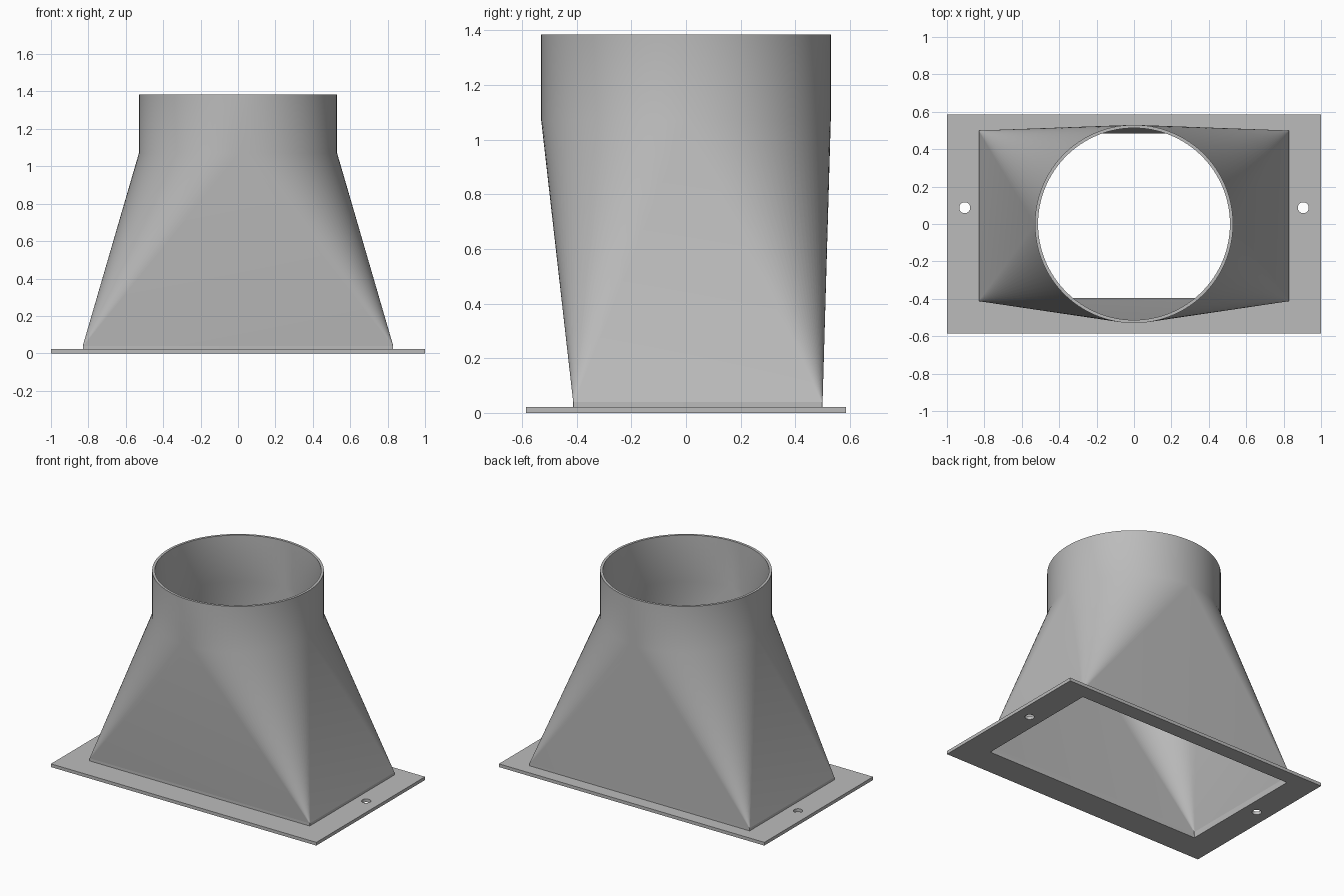
import bpy, bmesh, math

if "Cube" in bpy.data.objects:
    bpy.data.objects.remove(bpy.data.objects["Cube"])

steel = bpy.data.materials.new("galvanised grey")
steel.diffuse_color = (0.5, 0.5, 0.5, 1)
steel.use_nodes = True
steel.node_tree.nodes["Principled BSDF"].inputs["Base Color"].default_value = steel.diffuse_color

PLATE_T, COLLAR_Z, NECK_Z, TOP_Z = 0.022, 0.04, 1.07, 1.385
WALL = 0.017
ARC = 24                                  # segments per quarter circle
X, Y0, Y1 = 0.83, -0.413, 0.50            # outer foot of the duct


def foot_ring(inset, z):
    """Rectangle with tiny rounded corners, one arc per quadrant."""
    r = 0.003
    x, y0, y1 = X - inset - r, Y0 + inset + r, Y1 - inset - r
    pts = []
    for q, (cx, cy) in enumerate([(x, y1), (-x, y1), (-x, y0), (x, y0)]):
        for i in range(ARC + 1):
            a = (q + i / ARC) * math.pi / 2
            pts.append((cx + r * math.cos(a), cy + r * math.sin(a), z))
    return pts


def round_ring(radius, z):
    n = 4 * ARC
    return [(radius * math.cos(2 * math.pi * i / n),
             radius * math.sin(2 * math.pi * i / n), z) for i in range(n)]


def finish(ob):
    ob.data.materials.clear()
    ob.data.materials.append(steel)
    bpy.ops.object.select_all(action='DESELECT')
    ob.select_set(True)
    bpy.context.view_layer.objects.active = ob


# Transition duct: outer and inner skins joined by rims
bm = bmesh.new()


def skin(inset):
    rings = [[bm.verts.new(p) for p in ring] for ring in (
        foot_ring(inset, PLATE_T), foot_ring(inset, COLLAR_Z),
        round_ring(0.53 - inset, NECK_Z), round_ring(0.53 - inset, TOP_Z))]
    foot, collar, neck, top = rings
    band(foot, collar)
    band(neck, top)
    m, n = len(collar), len(neck)
    for q in range(4):
        for i in range(ARC):              # conical corner
            a, b = q * (ARC + 1) + i, q * ARC + i
            bm.faces.new((collar[a], collar[a + 1], neck[(b + 1) % n], neck[b]))
        a = q * (ARC + 1) + ARC           # flat triangular side
        bm.faces.new((collar[a], collar[(a + 1) % m], neck[(q + 1) * ARC % n]))
    return foot, collar, top


def band(low, high):
    n = len(low)
    for i in range(n):
        j = (i + 1) % n
        bm.faces.new((low[i], low[j], high[j], high[i]))


outer, inner = skin(0), skin(WALL)
band(outer[2], inner[2])
band(inner[0], outer[0])
for ring in (outer[1], inner[1]):         # crisp fold above the foot collar
    for i, v in enumerate(ring):
        bm.edges.get((v, ring[(i + 1) % len(ring)])).smooth = False
bmesh.ops.recalc_face_normals(bm, faces=bm.faces[:])
mesh = bpy.data.meshes.new("transition_duct")
bm.to_mesh(mesh)
bm.free()
duct = bpy.data.objects.new("transition_duct", mesh)
bpy.context.collection.objects.link(duct)
finish(duct)
bpy.ops.object.shade_smooth_by_angle(angle=math.radians(30))

# Mounting flange: filled outline with duct opening and two bolt holes
curve = bpy.data.curves.new("mounting_flange", 'CURVE')
curve.dimensions = '2D'
curve.fill_mode = 'BOTH'
curve.extrude = PLATE_T / 2


def rect(x, y0, y1):
    return [(-x, y0), (x, y0), (x, y1), (-x, y1)]


def bolt_hole(cx):
    return [(cx + 0.029 * math.cos(k * math.pi / 16),
             0.087 + 0.029 * math.sin(k * math.pi / 16)) for k in range(32)]


for loop in (rect(1, -0.585, 0.585), rect(X - WALL, Y0 + WALL, Y1 - WALL),
             bolt_hole(-0.905), bolt_hole(0.905)):
    s = curve.splines.new('POLY')
    s.points.add(len(loop) - 1)
    for p, (x, y) in zip(s.points, loop):
        p.co = (x, y, 0, 1)
    s.use_cyclic_u = True
flange = bpy.data.objects.new("mounting_flange", curve)
flange.location.z = PLATE_T / 2
bpy.context.collection.objects.link(flange)
finish(flange)
bpy.ops.object.convert(target='MESH')
bpy.ops.object.shade_smooth_by_angle(angle=math.radians(30))
